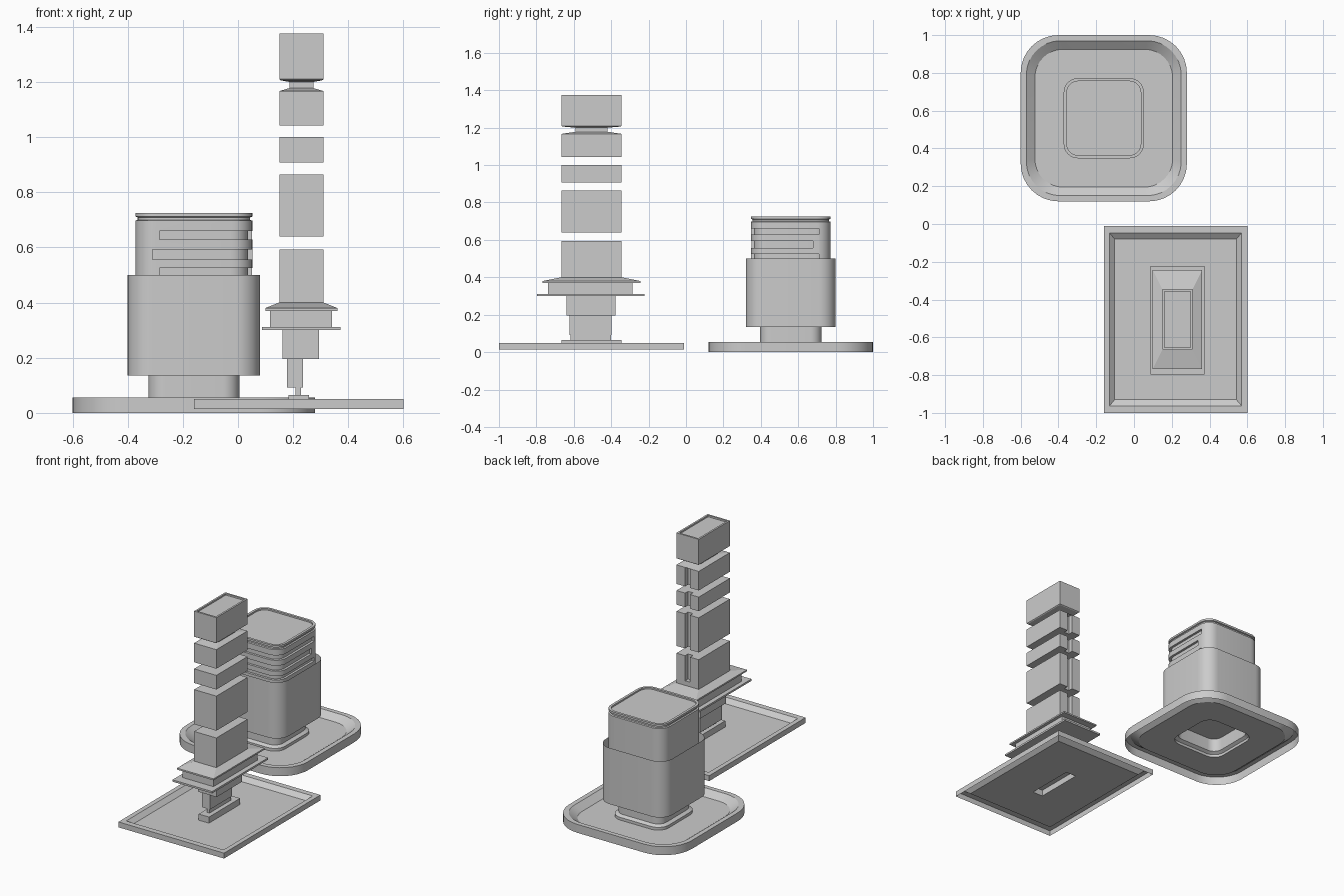
import bpy, math

if "Cube" in bpy.data.objects:
    bpy.data.objects.remove(bpy.data.objects["Cube"])

A = (-0.16, 0.56)      # centre of the round-cornered model
B = (0.23, -0.505)     # centre of the square-cornered model


def outline(hx, hy, r, segs):
    if segs == 0:
        return [(hx, hy), (-hx, hy), (-hx, -hy), (hx, -hy)]
    pts = []
    for k, (sx, sy) in enumerate([(1, 1), (-1, 1), (-1, -1), (1, -1)]):
        for i in range(segs + 1):
            a = math.pi / 2 * (k + i / segs)
            pts.append((sx * (hx - r) + r * math.cos(a), sy * (hy - r) + r * math.sin(a)))
    return pts


def mesh_object(name, verts, faces):
    me = bpy.data.meshes.new(name)
    me.from_pydata(verts, [], faces)
    ob = bpy.data.objects.new(name, me)
    bpy.context.collection.objects.link(ob)
    return ob


def stack(name, loops, bottom=True, top=True):
    """Bridge a list of equally long loops of 3D points."""
    n = len(loops[0])
    verts = [p for lp in loops for p in lp]
    faces = []
    for j in range(len(loops) - 1):
        for i in range(n):
            k = (i + 1) % n
            faces.append((j * n + i, j * n + k, (j + 1) * n + k, (j + 1) * n + i))
    if bottom:
        faces.append(tuple(reversed(range(n))))
    if top:
        faces.append(tuple(range((len(loops) - 1) * n, len(loops) * n)))
    return mesh_object(name, verts, faces)


def loft(name, c, rings, segs=0, bottom=True, top=True):
    """rings: (half x, half y, corner radius, z)"""
    loops = [[(c[0] + x, c[1] + y, z) for x, y in outline(hx, hy, r, segs)]
             for hx, hy, r, z in rings]
    ob = stack(name, loops, bottom, top)
    if segs:
        bpy.ops.object.select_all(action='DESELECT')
        ob.select_set(True)
        bpy.context.view_layer.objects.active = ob
        bpy.ops.object.shade_smooth_by_angle(angle=math.radians(30))
    return ob


def box(name, x0, x1, y0, y1, z0, z1):
    c = ((x0 + x1) / 2, (y0 + y1) / 2)
    hx, hy = (x1 - x0) / 2, (y1 - y0) / 2
    return loft(name, c, [(hx, hy, 0, z0), (hx, hy, 0, z1)])


def sq(h, r, z):
    return (h, h, r, z)


# --- Round-cornered model: tray and hollow pedestal in one shell
loft("round_tray", A, [sq(.44, .2, 0), sq(.44, .2, .055), sq(.41, .18, .055), sq(.365, .15, .02),
                       sq(.185, .075, .02), sq(.185, .075, .038), sq(.165, .06, .05),
                       sq(.165, .06, .137)], 8, bottom=False, top=True)
# outer sleeve, open at both ends
loft("round_sleeve", A, [sq(.24, .09, .135), sq(.24, .09, .5)], 8, False, False)
# upper body with an inner core that forms the floor of the slots
loft("slot_core", A, [sq(.197, .065, .14), sq(.197, .065, .7)], 8)
upper = loft("upper_body", A, [sq(.212, .075, .137), sq(.212, .075, .697), sq(.204, .07, .7),
                               sq(.204, .07, .709), sq(.212, .075, .712), sq(.212, .075, .725),
                               sq(.196, .06, .725), sq(.196, .06, .715)], 8)
# slots wrapping the front right corner
for i, (x, y, z0, z1) in enumerate([(-.285, .71, .5, .525), (-.31, .68, .557, .593),
                                    (-.285, .71, .628, .66)]):
    cut = box(f"slot_cutter_{i}", x, .3, .2, y, z0, z1)
    cut.hide_render = True
    cut.hide_set(True)
    m = upper.modifiers.new("slot", 'BOOLEAN')
    m.operation = 'DIFFERENCE'
    m.solver = 'EXACT'
    m.object = cut

# --- Square-cornered model: tray with hollow foot
TB = (0.22, -0.505)
loft("square_tray", TB, [(.38, .495, 0, .015), (.38, .495, 0, .05), (.35, .458, 0, .05),
                         (.322, .425, 0, .025), (.037, .16, 0, .025), (.037, .16, 0, .065)],
     bottom=False)
# stem and stepped blocks
box("stem", .209, .228, -.618, -.40, .065, .092)
box("lower_block", .177, .235, -.623, -.398, .092, .195)
box("middle_block", .161, .294, -.64, -.378, .195, .302)
box("wide_plate", .087, .372, -.797, -.222, .30, .312)
box("upper_block", .116, .34, -.737, -.287, .312, .37)
# sloped deck below the tower
loft("sloped_deck", B, [(.131, .262, 0, .37), (.131, .262, 0, .38), (.081, .162, 0, .4)])

# tower segments with a vertical groove in the back
HX, HY = .08, .16


def grooved(name, z0, z1, w=.018, depth=.03):
    pts = [(-HX, -HY), (HX, -HY), (HX, HY), (w, HY), (w, HY - depth),
           (-w, HY - depth), (-w, HY), (-HX, HY)]
    stack(name, [[(B[0] + x, B[1] + y, z) for x, y in pts] for z in (z0, z1)])


loft("tower_base", B, [(HX, HY, 0, .4), (HX, HY, 0, .43)])
for i, (z0, z1) in enumerate([(.43, .593), (.64, .865), (.908, 1.0), (1.043, 1.167)]):
    grooved(f"tower_segment_{i}", z0, z1)
# neck and top segment with a shallow recess
loft("tower_neck", B, [(HX, HY, 0, 1.167), (.05, .1, 0, 1.176), (.043, .086, 0, 1.178),
                       (.043, .086, 0, 1.2), (HX - .005, HY - .005, 0, 1.206),
                       (HX, HY, 0, 1.21)])
loft("tower_top", B, [(HX, HY, 0, 1.21), (HX, HY, 0, 1.375), (HX - .012, HY - .012, 0, 1.375),
                      (HX - .012, HY - .012, 0, 1.365)])
